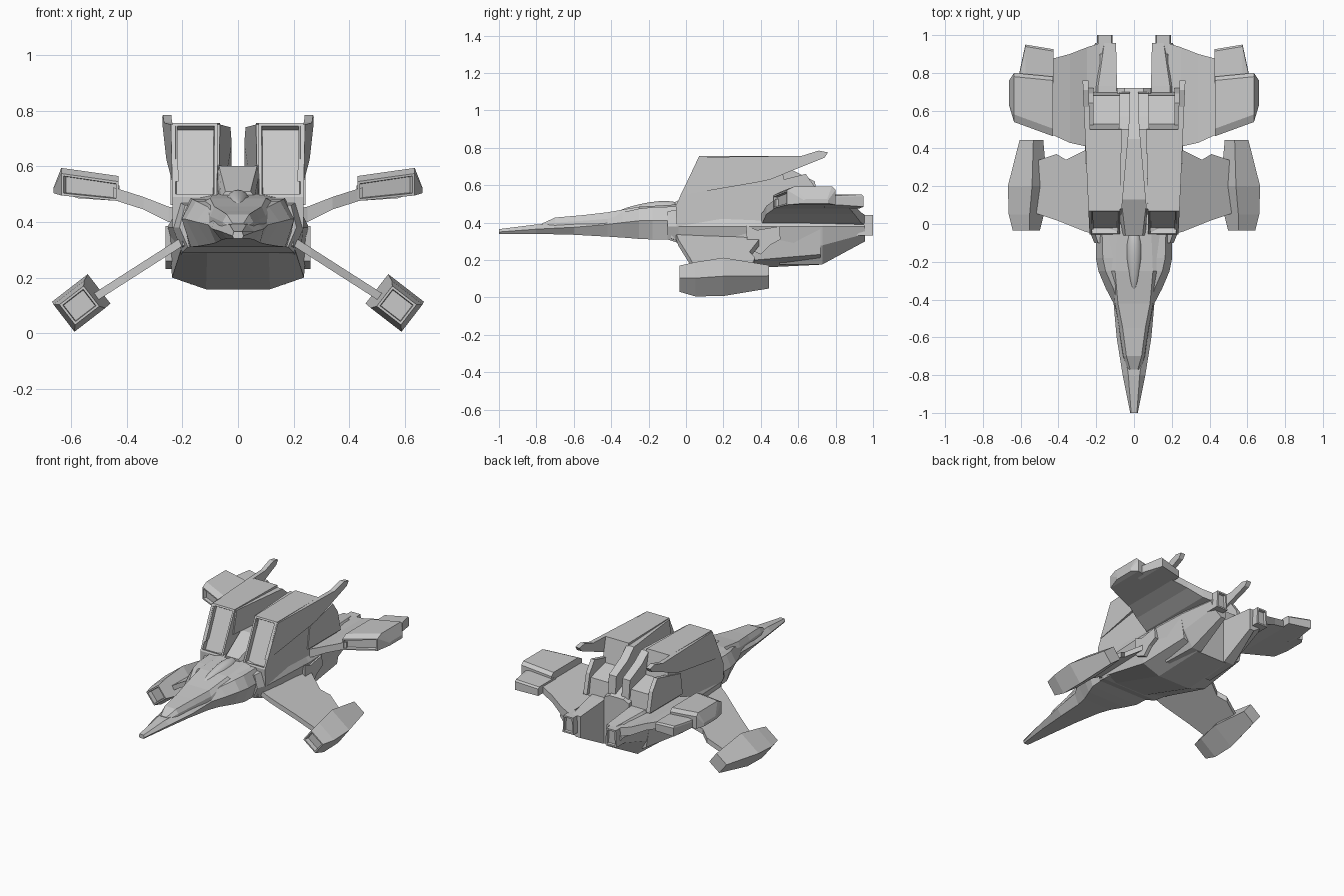
import bpy
import bmesh
from mathutils import Vector

default_cube = bpy.data.objects.get("Cube")
if default_cube:
    bpy.data.objects.remove(default_cube, do_unlink=True)

# One plain hull paint
paint = bpy.data.materials.new("hull_grey")
paint.use_nodes = True
grey = (0.58, 0.58, 0.58, 1)
paint.diffuse_color = grey
paint.node_tree.nodes["Principled BSDF"].inputs["Base Color"].default_value = grey


def finish(name, mesh_builder, mirrored):
    """Turn a bmesh into a painted object, optionally mirrored to the other side."""
    bmesh.ops.recalc_face_normals(mesh_builder, faces=mesh_builder.faces[:])
    mesh = bpy.data.meshes.new(name)
    mesh_builder.to_mesh(mesh)
    mesh_builder.free()
    mesh.materials.append(paint)
    part = bpy.data.objects.new(name, mesh)
    bpy.context.collection.objects.link(part)
    if mirrored:
        modifier = part.modifiers.new("other_side", "MIRROR")
        modifier.use_mirror_merge = False
    return part


def recess(mesh_builder, direction, border, depth):
    """Sink a framed opening into the face that looks most along a direction."""
    bmesh.ops.recalc_face_normals(mesh_builder, faces=mesh_builder.faces[:])
    mesh_builder.normal_update()
    facing = max(mesh_builder.faces, key=lambda face: face.normal.dot(direction))
    bmesh.ops.inset_individual(mesh_builder, faces=[facing], thickness=border)
    bmesh.ops.inset_individual(mesh_builder, faces=[facing], thickness=border / 4, depth=-depth)


def loft(name, rings, mirrored=False, opening=None):
    """Skin a row of matching rings and cap both ends."""
    builder = bmesh.new()
    loops = [[builder.verts.new(point) for point in ring] for ring in rings]
    count = len(loops[0])
    for near, far in zip(loops, loops[1:]):
        for i in range(count):
            j = (i + 1) % count
            builder.faces.new((near[i], near[j], far[j], far[i]))
    builder.faces.new(loops[0])
    builder.faces.new(loops[-1])
    if opening:
        recess(builder, *opening)
    return finish(name, builder, mirrored)


def hull_ring(y, top_w, mid_w, low_w, top_z, mid_z, low_z):
    """Symmetric six sided cross-section."""
    right = [(top_w, y, top_z), (mid_w, y, mid_z), (low_w, y, low_z)]
    return right + [(-x, depth, z) for x, depth, z in reversed(right)]


def span_ring(x, front, back, top, low, bevel=0.0):
    """Cross-section of a wing or pod lofted outwards, with bevelled upper edges."""
    shoulder = top - bevel / 2
    return [(x, front, shoulder), (x, front + bevel, top), (x, back - bevel / 2, top),
            (x, back, shoulder), (x, back, low), (x, front, low)]


def wing_ring(x, front, back, top, low):
    """Plain four sided wing section."""
    return [(x, front, top), (x, back, top), (x, back, low), (x, front, low)]


def boom_ring(y, inner, outer, top, mid, low):
    return [(inner, y, top), (outer - 0.05, y, top), (outer, y, mid),
            (outer - 0.02, y, (mid + low) / 2), (outer - 0.08, y, low), (inner, y, low)]


def side_plate(name, profile, inner, outer, opening=None):
    """Upright plate: a side profile given thickness between two x rules."""
    rings = [[(rule(y), y, z) for y, z in profile] for rule in (inner, outer)]
    return loft(name, rings, True, opening)


FRONT = Vector((0, -1, 0))
BACK = Vector((0, 1, 0))

# Long nose with broad shoulders
loft("nose", [hull_ring(*row) for row in (
    (-1, 0.015, 0.02, 0.015, 0.365, 0.35, 0.34),
    (-0.8, 0.03, 0.06, 0.04, 0.39, 0.365, 0.34),
    (-0.6, 0.06, 0.092, 0.06, 0.40, 0.375, 0.335),
    (-0.42, 0.085, 0.108, 0.08, 0.425, 0.39, 0.325),
    (-0.34, 0.11, 0.15, 0.1, 0.455, 0.4, 0.32),
    (-0.25, 0.15, 0.188, 0.14, 0.475, 0.41, 0.313),
    (-0.18, 0.165, 0.202, 0.17, 0.482, 0.41, 0.31),
    (0, 0.17, 0.202, 0.18, 0.488, 0.41, 0.31))])

# Raised deck on the nose
loft("nose_deck", [hull_ring(*row) for row in (
    (-0.77, 0.02, 0.035, 0.035, 0.395, 0.385, 0.37),
    (-0.7, 0.04, 0.055, 0.06, 0.427, 0.4, 0.37),
    (-0.55, 0.06, 0.078, 0.08, 0.44, 0.41, 0.38),
    (-0.42, 0.085, 0.1, 0.104, 0.455, 0.42, 0.39),
    (-0.25, 0.1, 0.12, 0.14, 0.485, 0.475, 0.4),
    (0, 0.09, 0.14, 0.16, 0.5, 0.49, 0.4))])

# Teardrop cockpit bubble, narrowing forwards
builder = bmesh.new()
bmesh.ops.create_uvsphere(builder, u_segments=20, v_segments=12, radius=1)
for vert in builder.verts:
    x, y, z = vert.co
    taper = 0.75 + 0.25 * y
    vert.co = (0.055 * x * taper, -0.19 + 0.17 * y, 0.468 + 0.055 * z * taper + 0.012 * y)
bubble = finish("cockpit_bubble", builder, False)
for polygon in bubble.data.polygons:
    polygon.use_smooth = True

# Dorsal spine between the nacelles
loft("spine", [hull_ring(*row) for row in (
    (-0.06, 0.045, 0.06, 0.07, 0.51, 0.49, 0.45),
    (0.13, 0.068, 0.075, 0.075, 0.6, 0.57, 0.45),
    (0.45, 0.06, 0.075, 0.075, 0.6, 0.57, 0.45),
    (0.72, 0.05, 0.09, 0.1, 0.5, 0.48, 0.4))])

# Main hull and the sloping keel beneath it
loft("main_hull", [hull_ring(*row) for row in (
    (-0.1, 0.19, 0.21, 0.18, 0.46, 0.38, 0.31),
    (-0.04, 0.21, 0.235, 0.2, 0.47, 0.38, 0.29),
    (0.37, 0.2, 0.255, 0.22, 0.47, 0.38, 0.25),
    (0.72, 0.18, 0.24, 0.2, 0.46, 0.38, 0.25))])
loft("keel", [hull_ring(*row) for row in (
    (-0.08, 0.2, 0.2, 0.11, 0.33, 0.315, 0.305),
    (0.37, 0.25, 0.237, 0.115, 0.38, 0.2, 0.158),
    (0.72, 0.24, 0.215, 0.11, 0.38, 0.23, 0.175))])

# Twin tail booms with square nozzles
loft("tail_boom", [boom_ring(*row) for row in (
    (0.5, 0.08, 0.25, 0.47, 0.38, 0.175),
    (0.73, 0.09, 0.24, 0.46, 0.38, 0.177),
    (0.958, 0.095, 0.207, 0.44, 0.38, 0.3))], True)
loft("nozzle", [[(x, y, z) for x, z in ((0.115, 0.33), (0.195, 0.33), (0.19, 0.44), (0.12, 0.44))]
                for y in (0.9, 1)], True, (BACK, 0.014, 0.015))

# Tall nacelles: sloping intake, flat roof, open trough at the back
side_plate("nacelle",
           [(-0.05, 0.38), (-0.055, 0.49), (0.07, 0.755), (0.5, 0.755),
            (0.53, 0.6), (0.68, 0.56), (0.7, 0.43), (0.3, 0.4)],
           lambda y: 0.075 - 0.02 * max(y, 0), lambda y: 0.235,
           (FRONT + Vector((0, 0, 0.45)), 0.016, 0.03))

# Outer fins sweep up and back from the nacelle flanks
side_plate("outer_fin",
           [(0.07, 0.75), (0.62, 0.757), (0.71, 0.785), (0.76, 0.775), (0.74, 0.747),
            (0.61, 0.695), (0.45, 0.63), (0.38, 0.615), (-0.03, 0.545)],
           lambda y: 0.215 + 0.035 * y, lambda y: 0.238 + 0.045 * y)
side_plate("inner_fin",
           [(0.08, 0.75), (0.5, 0.74), (0.57, 0.68), (0.69, 0.62), (0.7, 0.5), (0.4, 0.6), (0.05, 0.6)],
           lambda y: 0.072 - 0.09 * min(y, 0.55), lambda y: 0.09 - 0.02 * y)

# Trough walls at the nacelle rear
side_plate("trough_wall", [(0.4, 0.6), (0.64, 0.66), (0.69, 0.59), (0.72, 0.46), (0.38, 0.46)],
           lambda y: 0.215, lambda y: 0.242)

# Cheek fairing on the hull side
side_plate("cheek_fairing",
           [(0.32, 0.385), (0.38, 0.36), (0.5, 0.38), (0.505, 0.31), (0.45, 0.28), (0.4, 0.23), (0.33, 0.26)],
           lambda y: 0.2, lambda y: 0.26)

# Upper rear wings curve upwards to their pods
loft("upper_wing", [wing_ring(*row) for row in (
    (0.18, 0.38, 0.958, 0.44, 0.385),
    (0.25, 0.41, 0.935, 0.455, 0.4),
    (0.34, 0.43, 0.9, 0.49, 0.445),
    (0.45, 0.48, 0.87, 0.525, 0.48))], True)
loft("upper_pod", [span_ring(*row) for row in (
    (0.43, 0.465, 0.78, 0.565, 0.475, 0.04),
    (0.635, 0.54, 0.8, 0.594, 0.495, 0.04),
    (0.662, 0.63, 0.76, 0.525, 0.503, 0.01))], True, (FRONT, 0.012, 0.02))
loft("upper_pod_tail", [span_ring(*row) for row in (
    (0.425, 0.74, 0.925, 0.53, 0.475, 0.02),
    (0.575, 0.74, 0.95, 0.55, 0.485, 0.02),
    (0.605, 0.74, 0.81, 0.545, 0.495, 0.02))], True)


# Lower front wings droop to their pods
def droop_ring(x, front, back):
    z = 0.33 - 0.64 * (x - 0.2)
    return wing_ring(x, front, back, z + 0.017, z - 0.017)


loft("lower_wing", [droop_ring(*row) for row in (
    (0.18, -0.06, 0.4), (0.26, -0.04, 0.39), (0.36, 0, 0.34),
    (0.41, 0.02, 0.37), (0.53, 0.06, 0.33))], True)

# Lower pods, square in section and turned to follow the wing
along = Vector((0.79, 0, -0.61))
across = Vector((0.61, 0, 0.79))


def pod_ring(y, x, z, length, height):
    corners = ((-1, -1), (1, -1), (1, 1), (-1, 1))
    return [Vector((x, y, z)) + along * a * length + across * b * height for a, b in corners]


loft("lower_pod", [pod_ring(*row) for row in (
    (-0.035, 0.57, 0.1, 0.055, 0.046), (0.05, 0.57, 0.097, 0.07, 0.062),
    (0.2, 0.563, 0.11, 0.081, 0.067), (0.445, 0.543, 0.11, 0.046, 0.043))], True, (FRONT, 0.012, 0.03))
